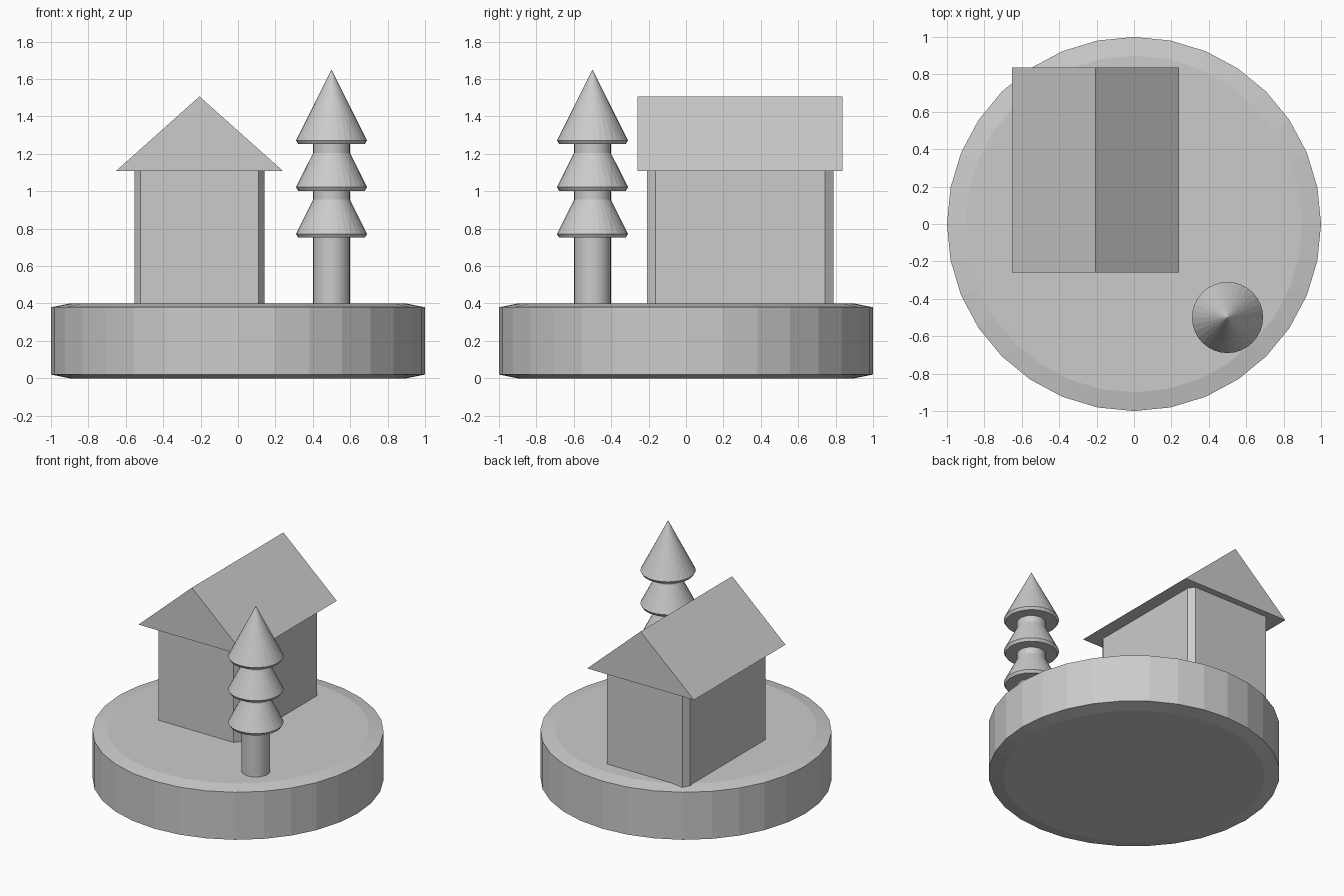
import bpy, bmesh
from math import cos, sin, tau

if "Cube" in bpy.data.objects:
    bpy.data.objects.remove(bpy.data.objects["Cube"])


def make_object(name, bm):
    bmesh.ops.recalc_face_normals(bm, faces=bm.faces)
    mesh = bpy.data.meshes.new(name)
    bm.to_mesh(mesh)
    bm.free()
    obj = bpy.data.objects.new(name, mesh)
    bpy.context.collection.objects.link(obj)
    return obj


def lathe(name, profile, centre=(0, 0), sides=32):
    """Turn (radius, z) points around a vertical axis; radius 0 makes a tip."""
    bm = bmesh.new()
    cx, cy = centre
    rings = []
    for r, z in profile:
        count = sides if r > 0 else 1
        rings.append([bm.verts.new((cx + r * cos(tau * i / sides),
                                    cy + r * sin(tau * i / sides), z))
                      for i in range(count)])
    for low, high in zip(rings, rings[1:]):
        for i in range(sides):
            j = (i + 1) % sides
            if len(high) == 1:
                bm.faces.new((low[i], low[j], high[0]))
            else:
                bm.faces.new((low[i], low[j], high[j], high[i]))
    for ring in (rings[0], rings[-1]):
        if len(ring) > 1:
            bm.faces.new(ring)
    return make_object(name, bm)


def extrude_outline(name, outline, offset):
    """Extrude a flat closed outline along an offset."""
    bm = bmesh.new()
    face = bm.faces.new([bm.verts.new(p) for p in outline])
    ext = bmesh.ops.extrude_face_region(bm, geom=[face], use_keep_orig=True)
    verts = [g for g in ext["geom"] if isinstance(g, bmesh.types.BMVert)]
    bmesh.ops.translate(bm, verts=verts, vec=offset)
    return make_object(name, bm)


# Round base with shallow chamfers
lathe("base", [(0.9, 0), (1, 0.02), (1, 0.38), (0.9, 0.4)])

# House walls with chamfered vertical corners, tucked into base and roof
hx, hy = -0.206, 0.29
w, d, cw, cd = 0.348, 0.498, 0.033, 0.046
corners = [(w, d - cd), (w - cw, d), (cw - w, d), (-w, d - cd),
           (-w, cd - d), (cw - w, -d), (w - cw, -d), (w, cd - d)]
extrude_outline("house_walls", [(hx + x, hy + y, 0.37) for x, y in corners],
                (0, 0, 0.77))

# Gable roof
roof_w, roof_d = 0.447, 0.548
extrude_outline("roof", [(hx - roof_w, hy - roof_d, 1.108),
                         (hx + roof_w, hy - roof_d, 1.108),
                         (hx, hy - roof_d, 1.507)], (0, 2 * roof_d, 0))

# Tree: one trunk through three identical cones
tree = (0.5, -0.5)
lathe("tree_trunk", [(0.098, 0.38), (0.098, 1.35)], tree)
for i, name in enumerate(("lower", "middle", "upper")):
    z = 0.752 + 0.25 * i
    lathe(f"tree_{name}_foliage",
          [(0.178, z), (0.19, z + 0.02), (0, z + 0.398)], tree)
